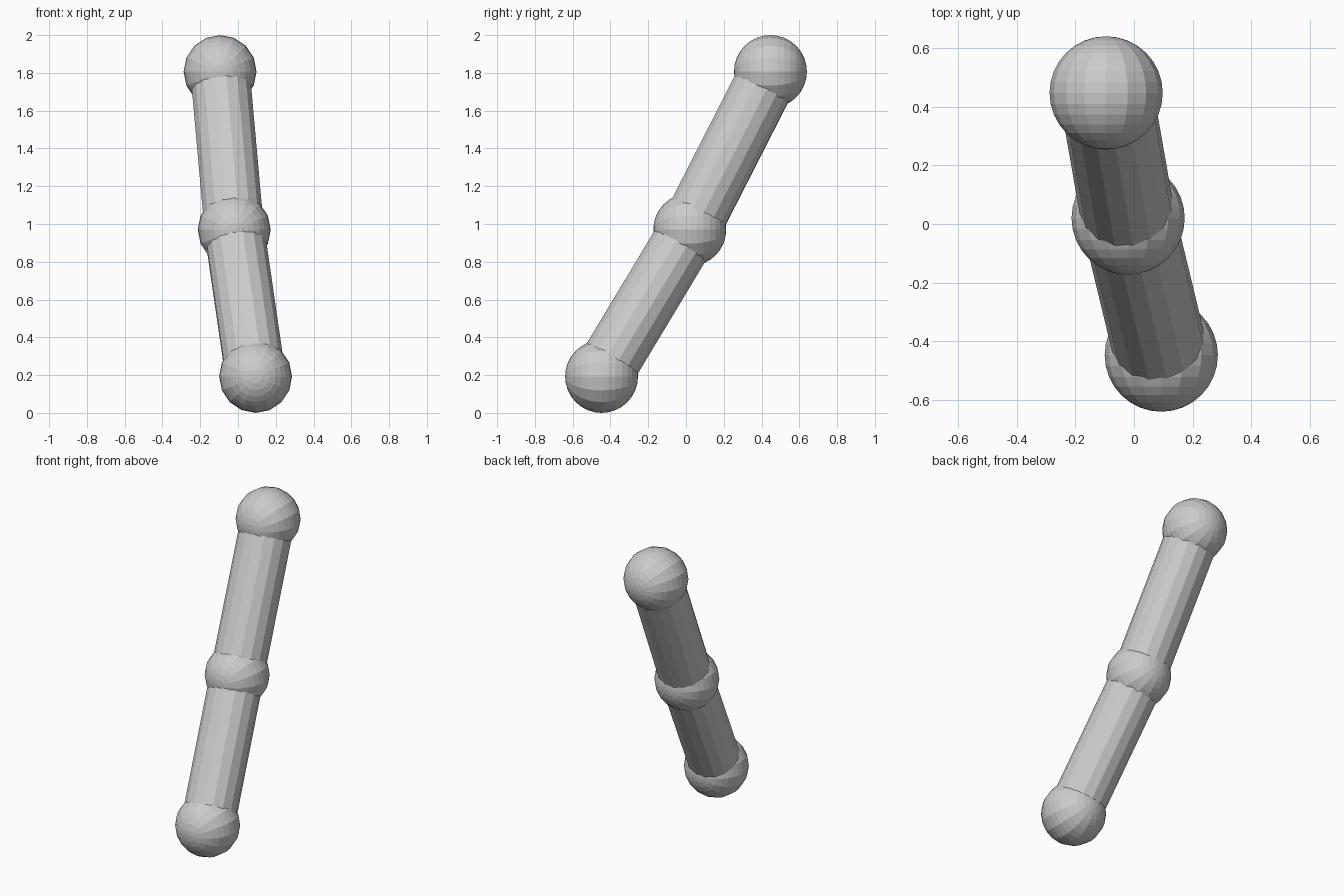
import bpy
from mathutils import Vector
from math import radians

if "Cube" in bpy.data.objects:
    bpy.data.objects.remove(bpy.data.objects["Cube"])

JOINT_R, TUBE_R = 0.193, 0.16
points = [Vector((0.093, -0.447, 0.193)),
          Vector((-0.02, 0.02, 0.97)),
          Vector((-0.095, 0.447, 1.807))]


def joint(name, centre):
    # Ball whose poles point along y
    bpy.ops.mesh.primitive_uv_sphere_add(segments=16, ring_count=16, radius=JOINT_R,
                                         location=centre, rotation=(radians(90), 0, 0))
    bpy.context.object.name = name


def tube(name, a, b):
    # Straight tube between two joint centres
    d = b - a
    bpy.ops.mesh.primitive_cylinder_add(vertices=16, radius=TUBE_R, depth=d.length,
                                        location=(a + b) / 2,
                                        rotation=d.to_track_quat('Z', 'Y').to_euler())
    bpy.context.object.name = name


# Ball joints
for name, p in zip(("lower_joint", "middle_joint", "upper_joint"), points):
    joint(name, p)

# Connecting tubes
tube("lower_tube", points[0], points[1])
tube("upper_tube", points[1], points[2])
